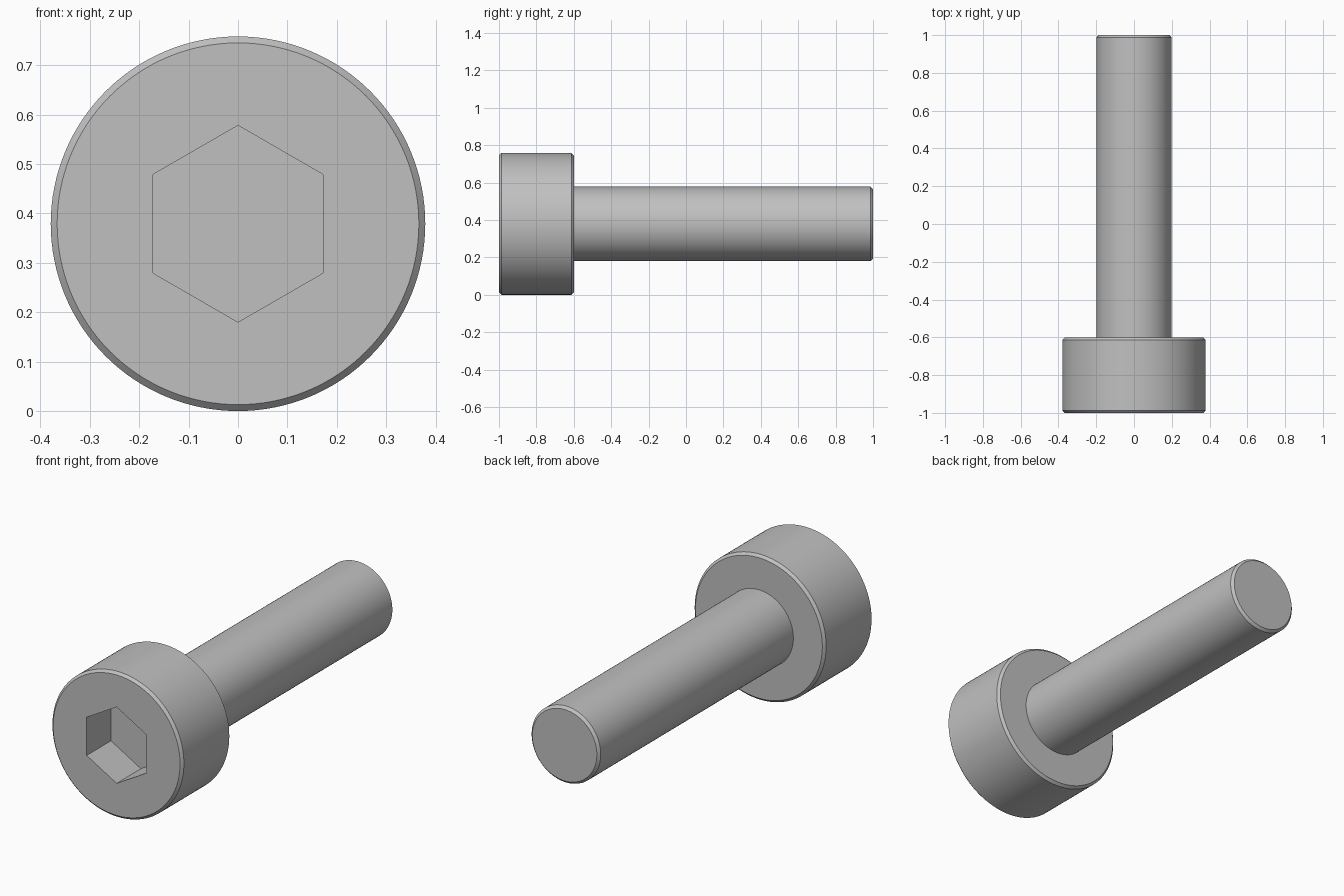
import bpy, bmesh, math
from mathutils import Matrix, Vector

cube = bpy.data.objects.get("Cube")
if cube:
    bpy.data.objects.remove(cube, do_unlink=True)

HEAD_R, SHANK_R, HEX_R = 0.379, 0.199, 0.199
FRONT, SHOULDER, TIP = -1.0, -0.6, 1.0
SOCKET_DEPTH, CHAMFER = 0.2, 0.013
AXIS = Vector((0, 0, HEAD_R))

steel = bpy.data.materials.new("grey steel")
steel.use_nodes = True
grey = (0.53, 0.53, 0.53, 1)
steel.diffuse_color = grey
steel.node_tree.nodes["Principled BSDF"].inputs["Base Color"].default_value = grey


def lathe(name, profile, sides):
    """Revolve (radius, y) points about the bolt axis and cap both ends."""
    bm = bmesh.new()
    rings = []
    for radius, y in profile:
        ring = []
        for i in range(sides):
            turn = Matrix.Rotation(math.tau * i / sides, 3, 'Y')
            ring.append(bm.verts.new(AXIS + turn @ Vector((0, y, radius))))
        rings.append(ring)
    for a, b in zip(rings, rings[1:]):
        for i in range(sides):
            j = (i + 1) % sides
            bm.faces.new((a[i], a[j], b[j], b[i]))
    bm.faces.new(rings[0])
    bm.faces.new(rings[-1])
    bmesh.ops.recalc_face_normals(bm, faces=bm.faces)
    mesh = bpy.data.meshes.new(name)
    bm.to_mesh(mesh)
    bm.free()
    mesh.materials.append(steel)
    obj = bpy.data.objects.new(name, mesh)
    bpy.context.scene.collection.objects.link(obj)
    return obj


# Chamfered head and plain shank in one turned body
bolt = lathe("socket_head_bolt", [
    (HEAD_R - CHAMFER, FRONT),
    (HEAD_R, FRONT + CHAMFER),
    (HEAD_R, SHOULDER - CHAMFER),
    (HEAD_R - CHAMFER, SHOULDER),
    (SHANK_R, SHOULDER),
    (SHANK_R, TIP - CHAMFER),
    (SHANK_R - CHAMFER, TIP),
], 128)

# Hexagonal drive socket cut into the head
cutter = lathe("hex_socket_cutter", [
    (HEX_R, FRONT - 0.1),
    (HEX_R, FRONT + SOCKET_DEPTH),
], 6)
cutter.hide_render = True
cut = bolt.modifiers.new("hex socket", 'BOOLEAN')
cut.operation = 'DIFFERENCE'
cut.solver = 'EXACT'
cut.object = cutter

bpy.ops.object.select_all(action='DESELECT')
bolt.select_set(True)
bpy.context.view_layer.objects.active = bolt
bpy.ops.object.modifier_apply(modifier=cut.name)
bpy.data.objects.remove(cutter, do_unlink=True)

# Smooth barrel, crisp chamfers and socket
bpy.ops.object.shade_smooth_by_angle(angle=math.radians(30))
